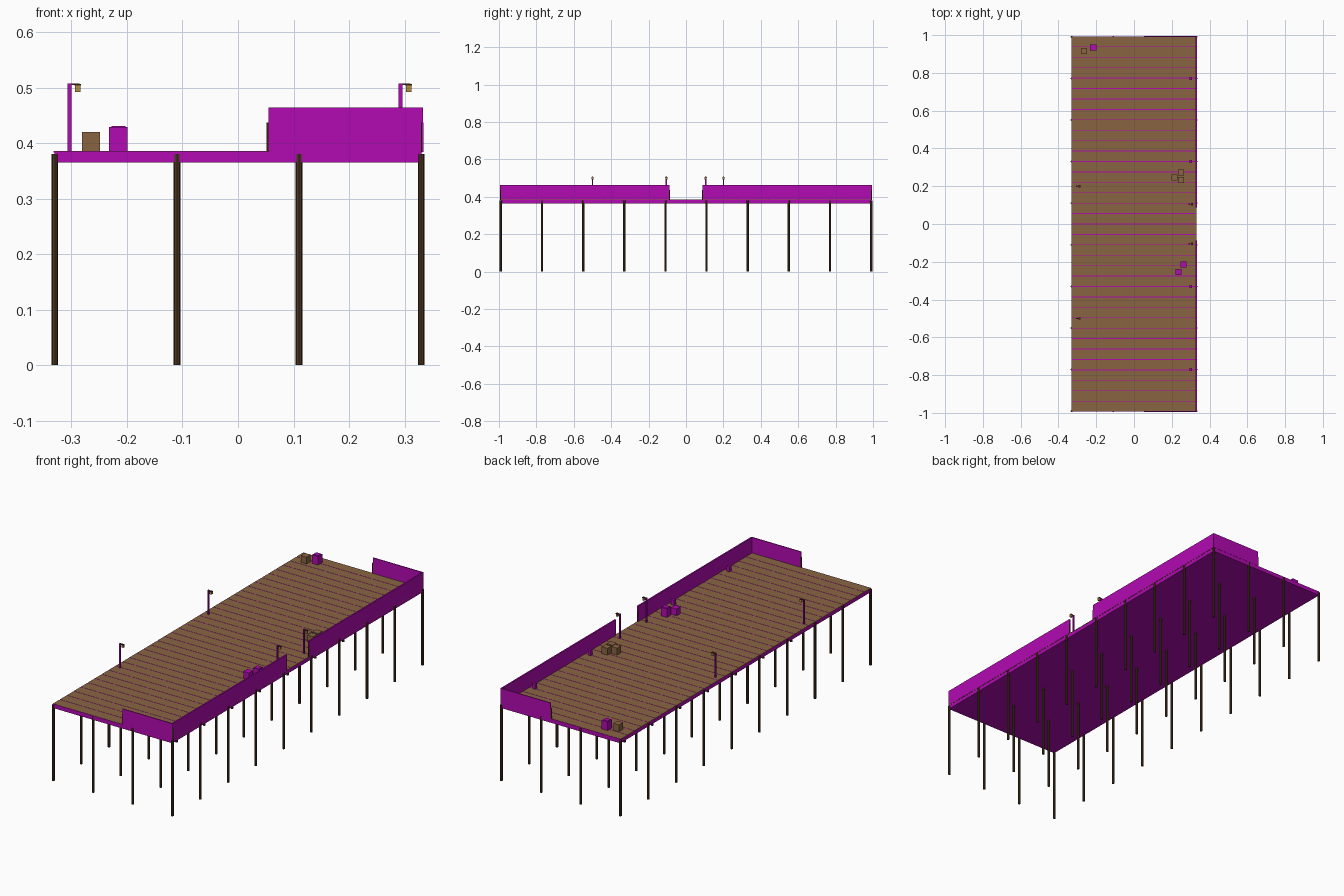
import bpy, math

def mat(name, r, g, b):
    m = bpy.data.materials.new(name)
    m.diffuse_color = (r, g, b, 1)
    return m

MAGENTA = mat("magenta", 0.45, 0.003, 0.45)
WOOD = mat("plank_wood", 0.25, 0.13, 0.055)
DARK = mat("dark_wood", 0.07, 0.035, 0.015)
GLOW = mat("lantern_amber", 0.45, 0.27, 0.05)

def box(name, x0, x1, y0, y1, z0, z1, m):
    bpy.ops.mesh.primitive_cube_add(size=1, location=((x0+x1)/2, (y0+y1)/2, (z0+z1)/2))
    o = bpy.context.object
    o.name = name
    o.scale = (x1-x0, y1-y0, z1-z0)
    o.data.materials.append(m)
    return o

def post(name, x, y, r, z0, z1, m, sides=8):
    bpy.ops.mesh.primitive_cylinder_add(vertices=sides, radius=r, depth=z1-z0,
                                        location=(x, y, (z0+z1)/2))
    o = bpy.context.object
    o.name = name
    o.data.materials.append(m)

DECK = 0.386

# Deck slab with cross planks lying almost flush in its top
box("deck_slab", -0.331, 0.331, -0.993, 0.993, 0.365, DECK - 0.0007, MAGENTA)
N = 36
step = 1.986 / N
for i in range(N):
    y = -0.993 + i * step
    box("deck_plank", -0.332, 0.332, y + 0.002, y + step - 0.002, 0.383, DECK, WOOD)

# Piles in a 4 x 10 grid
for i in range(4):
    for j in range(10):
        post("pile", -0.33 + 0.22*i, -0.99 + 0.22*j, 0.006, 0, 0.381, DARK)

# Side railing in two halves, with a return at each end of the pier
for s in (-1, 1):
    ya, yb = sorted((s*0.088, s*0.994))
    box("side_rail", 0.326, 0.333, ya, yb, DECK - 0.001, 0.464, MAGENTA)
    ya, yb = sorted((s*0.989, s*0.994))
    box("end_rail", 0.055, 0.333, ya, yb, DECK - 0.001, 0.464, MAGENTA)
    for x, y in ((0.0545, 0.991), (0.331, 0.991), (0.330, 0.089)):
        post("rail_post", x, s*y, 0.0035, DECK - 0.002, 0.437, DARK, 6)
    # Mooring bollards
    for y in (0.33, 0.77):
        box("bollard", 0.293, 0.308, s*y - 0.0075, s*y + 0.0075, DECK, 0.412, MAGENTA)

# Lamps: pole, arm, and hanging lantern
for x, y in ((-0.3035, -0.5), (-0.3035, 0.2), (0.2925, -0.105), (0.2925, 0.105)):
    box("lamp_pole", x-0.0035, x+0.0035, y-0.0035, y+0.0035, DECK, 0.508, MAGENTA)
    box("lamp_arm", x+0.0035, x+0.018, y-0.002, y+0.002, 0.505, 0.508, DARK)
    box("lantern", x+0.010, x+0.020, y-0.005, y+0.005, 0.492, 0.504, GLOW)
    box("lantern_cap", x+0.009, x+0.021, y-0.006, y+0.006, 0.504, 0.507, DARK)

# Low wooden crates
for x, y in ((-0.265, 0.915), (0.215, 0.245), (0.25, 0.272), (0.25, 0.232)):
    box("crate", x-0.016, x+0.016, y-0.016, y+0.016, DECK, 0.420, WOOD)
box("crate", 0.219, 0.251, -0.271, -0.239, DECK, 0.420, MAGENTA)

# Taller boxes with a raised lid panel
for x, y in ((-0.2155, 0.935), (0.262, -0.215)):
    box("tall_crate", x-0.0165, x+0.0165, y-0.0165, y+0.0165, DECK, 0.429, MAGENTA)
    box("crate_lid", x-0.0125, x+0.0125, y-0.0125, y+0.0125, 0.428, 0.431, MAGENTA)
